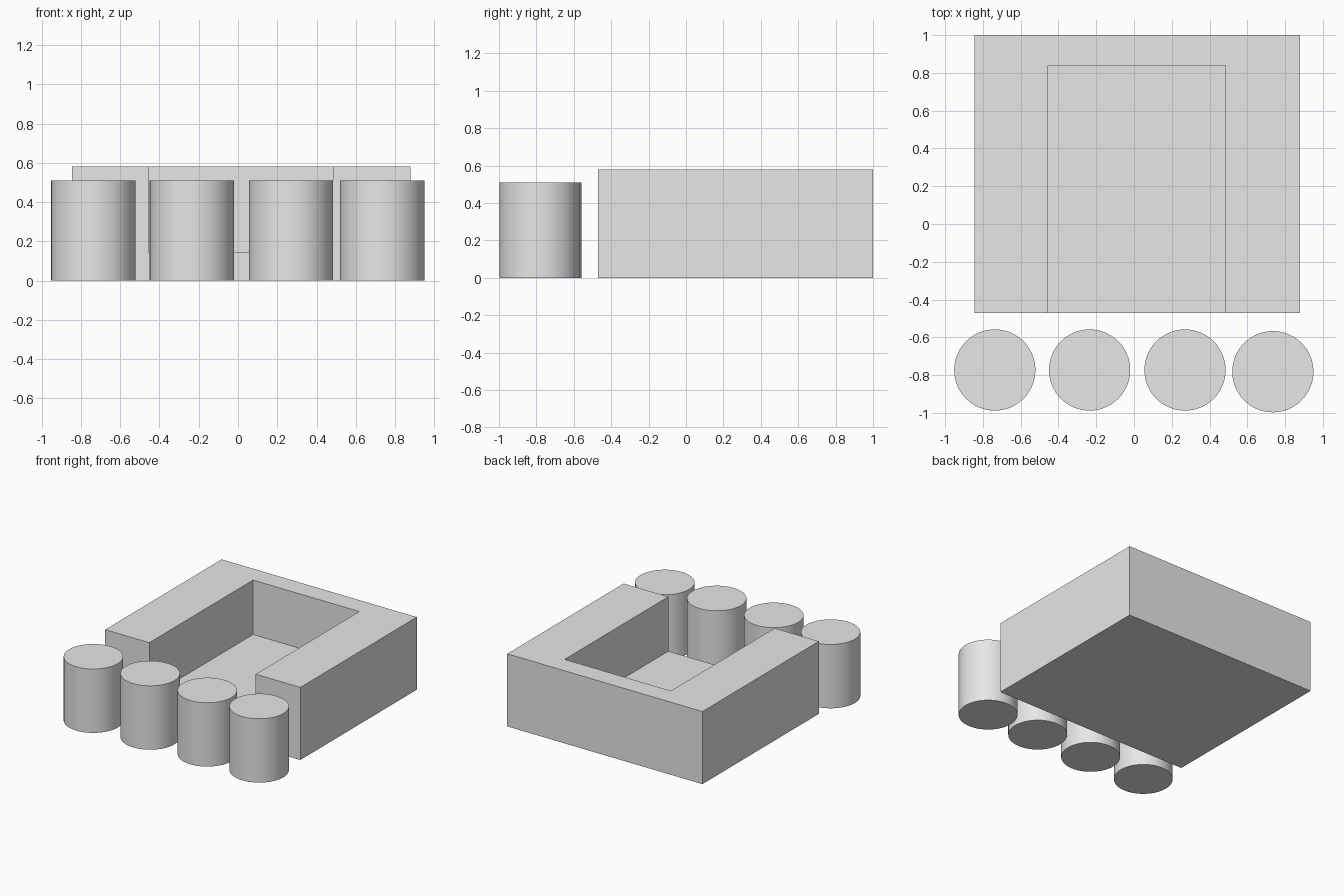
import bpy
import bmesh

cube = bpy.data.objects.get("Cube")
if cube:
    bpy.data.objects.remove(cube, do_unlink=True)

# Single plain grey
GREY = (0.8, 0.8, 0.8, 1.0)
grey = bpy.data.materials.new("light grey")
grey.use_nodes = True
grey.diffuse_color = GREY
grey.node_tree.nodes["Principled BSDF"].inputs["Base Color"].default_value = GREY


def add_object(name, bm):
    bmesh.ops.recalc_face_normals(bm, faces=bm.faces)
    mesh = bpy.data.meshes.new(name)
    bm.to_mesh(mesh)
    bm.free()
    mesh.materials.append(grey)
    obj = bpy.data.objects.new(name, mesh)
    bpy.context.collection.objects.link(obj)
    return obj


def extruded(name, outline, bottom, top):
    bm = bmesh.new()
    face = bm.faces.new([bm.verts.new((x, y, bottom)) for x, y in outline])
    result = bmesh.ops.extrude_face_region(bm, geom=[face], use_keep_orig=True)
    verts = [v for v in result["geom"] if isinstance(v, bmesh.types.BMVert)]
    bmesh.ops.translate(bm, verts=verts, vec=(0, 0, top - bottom))
    return add_object(name, bm)


left, right, front, back = -0.845, 0.88, -0.47, 1.0
in_left, in_right, in_back = -0.455, 0.485, 0.84
floor_z, wall_z = 0.145, 0.58

# U-shaped wall, open at the front
extruded("u_shaped_wall", [
    (left, front), (in_left, front), (in_left, in_back), (in_right, in_back),
    (in_right, front), (right, front), (right, back), (left, back)], 0, wall_z)

# Low floor filling the recess
extruded("recess_floor", [
    (in_left, front), (in_right, front), (in_right, in_back), (in_left, in_back)],
    0, floor_z)

# Row of four round posts before the opening
RADIUS, HEIGHT = 0.215, 0.51
posts = [(-0.737, -0.773), (-0.235, -0.773), (0.27, -0.773), (0.735, -0.782)]
for i, (x, y) in enumerate(posts, 1):
    bm = bmesh.new()
    bmesh.ops.create_cone(bm, cap_ends=True, segments=64,
                          radius1=RADIUS, radius2=RADIUS, depth=HEIGHT)
    bmesh.ops.translate(bm, verts=bm.verts, vec=(0, 0, HEIGHT / 2))
    post = add_object(f"round_post_{i}", bm)
    post.location = (x, y, 0)
    bpy.ops.object.select_all(action="DESELECT")
    post.select_set(True)
    bpy.context.view_layer.objects.active = post
    bpy.ops.object.shade_smooth_by_angle()
